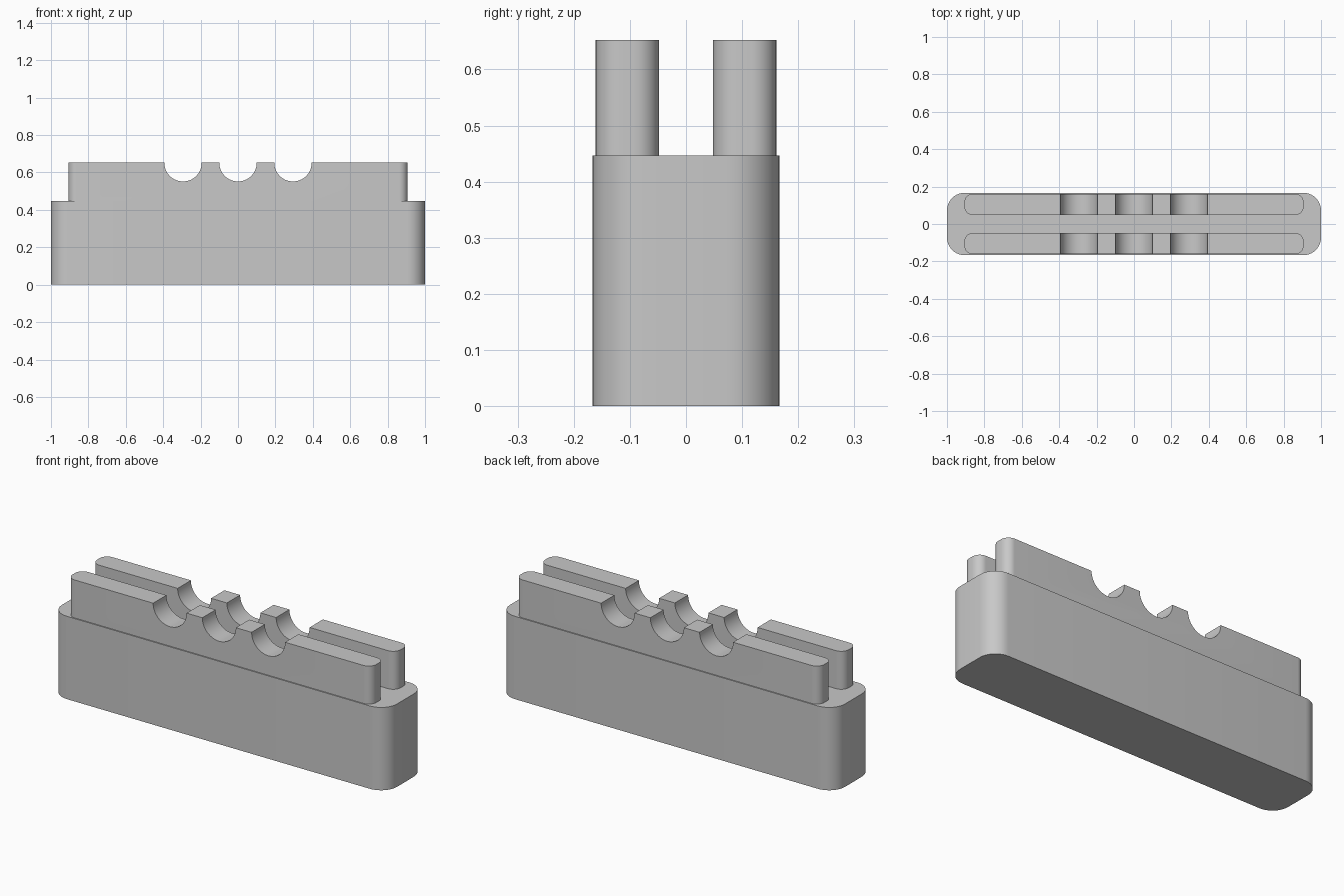
import bpy
import bmesh
import math

default = bpy.data.objects.get("Cube")
if default:
    bpy.data.objects.remove(default, do_unlink=True)

GREY = (0.58, 0.58, 0.58, 1.0)
BASE_TOP, RAIL_TOP = 0.447, 0.652

grey = bpy.data.materials.new("plain_grey")
grey.use_nodes = True
grey.diffuse_color = GREY
grey.node_tree.nodes["Principled BSDF"].inputs["Base Color"].default_value = GREY


def add_object(name, bm):
    mesh = bpy.data.meshes.new(name)
    bm.to_mesh(mesh)
    bm.free()
    mesh.materials.append(grey)
    obj = bpy.data.objects.new(name, mesh)
    bpy.context.collection.objects.link(obj)
    return obj


def activate(obj):
    bpy.ops.object.select_all(action="DESELECT")
    obj.select_set(True)
    bpy.context.view_layer.objects.active = obj


def rounded_block(name, length, width, bottom, top, y, radius):
    """Box with rounded vertical corners."""
    bm = bmesh.new()
    bmesh.ops.create_cube(bm, size=1)
    bmesh.ops.scale(bm, vec=(length, width, top - bottom), verts=bm.verts)
    bmesh.ops.translate(bm, vec=(0, y, (top + bottom) / 2), verts=bm.verts)
    upright = [e for e in bm.edges
               if abs(e.verts[0].co.z - e.verts[1].co.z) > 0.01]
    bmesh.ops.bevel(bm, geom=upright, offset=radius, segments=10,
                    profile=0.5, affect="EDGES")
    return add_object(name, bm)


def notch_cutter(x):
    """Cylinder lying across both rails."""
    bm = bmesh.new()
    bmesh.ops.create_cone(bm, cap_ends=True, segments=64,
                          radius1=0.1, radius2=0.1, depth=1)
    obj = add_object("notch_cutter", bm)
    obj.rotation_euler.x = math.pi / 2
    obj.location = (x, 0, RAIL_TOP)
    obj.hide_render = True
    return obj


# Base body
base = rounded_block("base", 2.0, 0.334, 0, BASE_TOP, 0, 0.095)

# Two upright rails, seated slightly inside the base
rails = [rounded_block(name, 1.814, 0.113, BASE_TOP - 0.01, RAIL_TOP, y, 0.045)
         for name, y in (("front_rail", -0.1045), ("back_rail", 0.1045))]

# Three half-round notches through the rails
cutters = [notch_cutter(x) for x in (-0.294, 0, 0.294)]
bpy.context.view_layer.update()
for rail in rails:
    activate(rail)
    for cutter in cutters:
        mod = rail.modifiers.new("notch", "BOOLEAN")
        mod.operation = "DIFFERENCE"
        mod.solver = "EXACT"
        mod.object = cutter
        bpy.ops.object.modifier_apply(modifier=mod.name)
for cutter in cutters:
    bpy.data.objects.remove(cutter, do_unlink=True)

# Smooth corners and notches, sharp edges elsewhere
for obj in [base] + rails:
    activate(obj)
    bpy.ops.object.shade_smooth_by_angle(angle=math.radians(30))
